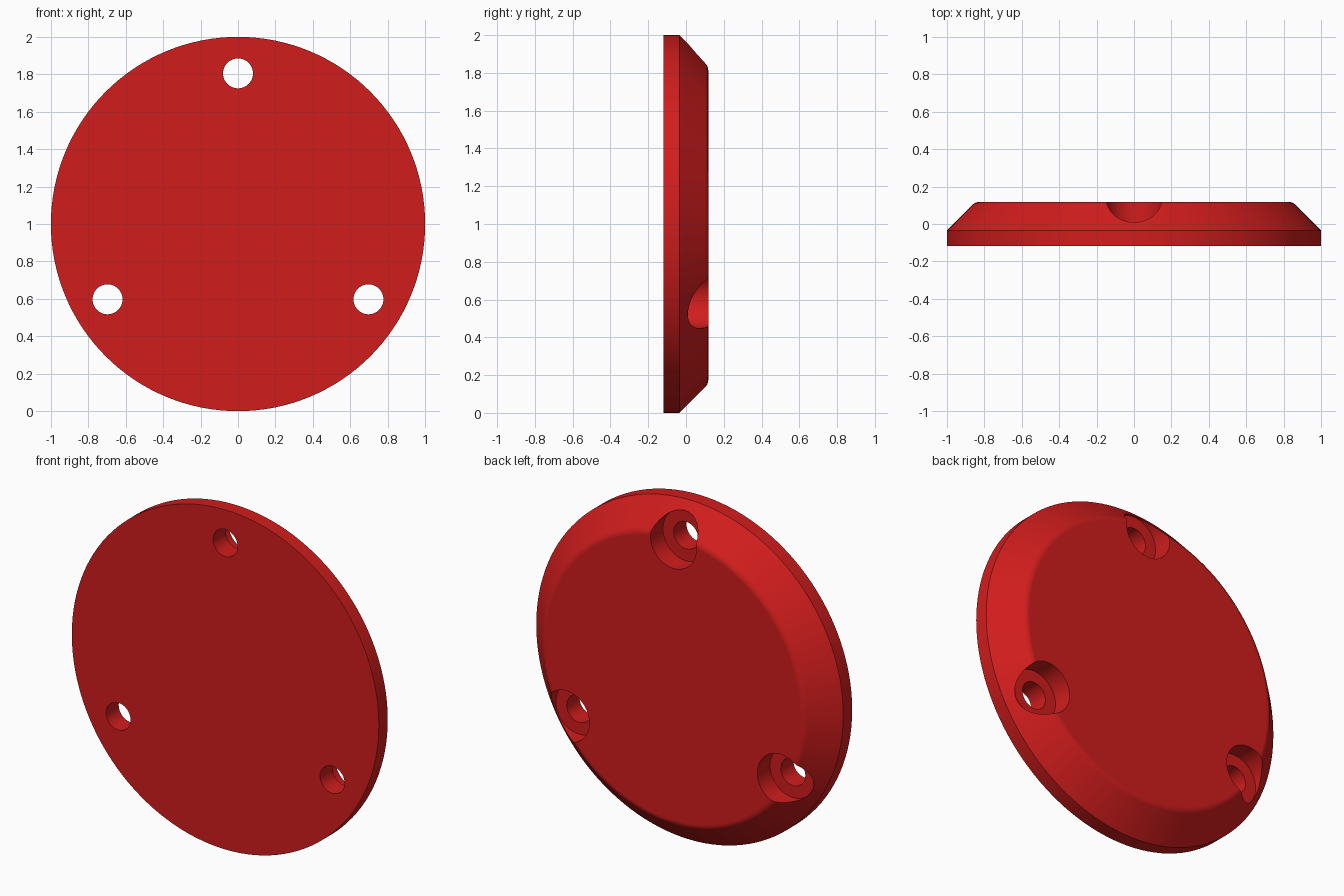
import bpy, bmesh
from math import pi, sin, cos, tan, radians
from mathutils import Vector

if "Cube" in bpy.data.objects:
    bpy.data.objects.remove(bpy.data.objects["Cube"])

CENTRE_Z = 1.0


def lathe(name, profile, x=0.0, z=0.0, steps=128):
    """Spin an open (radius, y) profile round the y axis and cap both ends."""
    bm = bmesh.new()
    verts = [bm.verts.new((r, y, 0)) for r, y in profile]
    edges = [bm.edges.new(pair) for pair in zip(verts, verts[1:])]
    bmesh.ops.spin(bm, geom=verts + edges, cent=(0, 0, 0), axis=(0, 1, 0),
                   angle=2 * pi, steps=steps, use_merge=True)
    bmesh.ops.remove_doubles(bm, verts=bm.verts, dist=1e-5)
    bmesh.ops.holes_fill(bm, edges=[e for e in bm.edges if e.is_boundary], sides=0)
    bmesh.ops.recalc_face_normals(bm, faces=bm.faces)
    mesh = bpy.data.meshes.new(name)
    bm.to_mesh(mesh)
    bm.free()
    obj = bpy.data.objects.new(name, mesh)
    obj.location = Vector((x, 0, z))
    bpy.context.collection.objects.link(obj)
    return obj


# Cover disc: straight rim, 45 degree bevel, small rounded shoulder
front, rim, back, fillet = -0.118, -0.035, 0.118, 0.05
flat_r = 1 - (back - rim) - fillet * tan(radians(22.5))
shoulder = [(flat_r + fillet * sin(a), back - fillet + fillet * cos(a))
            for a in (radians(45 - 9 * i) for i in range(6))]
disc = lathe("cover_disc", [(1, front), (1, rim)] + shoulder, z=CENTRE_Z)

red = bpy.data.materials.new("red")
red.diffuse_color = (0.64, 0.012, 0.012, 1)
red.use_nodes = True
red.node_tree.nodes["Principled BSDF"].inputs["Base Color"].default_value = red.diffuse_color
disc.data.materials.append(red)

# Three counterbored screw holes, evenly spaced
bolt_r, floor = 0.805, 0.0
step = [(0.08, -0.3), (0.08, floor), (0.15, floor), (0.15, 0.3)]
cutters = []
for i in range(3):
    a = radians(90 + 120 * i)
    cutter = lathe("hole_cutter", step, bolt_r * cos(a),
                   CENTRE_Z + bolt_r * sin(a), 64)
    cutter.hide_render = True
    mod = disc.modifiers.new("hole", 'BOOLEAN')
    mod.operation = 'DIFFERENCE'
    mod.solver = 'EXACT'
    mod.object = cutter
    cutters.append(cutter)

# Apply the cuts, drop the cutters and shade with crisp edges
bpy.ops.object.select_all(action='DESELECT')
disc.select_set(True)
bpy.context.view_layer.objects.active = disc
for mod in list(disc.modifiers):
    bpy.ops.object.modifier_apply(modifier=mod.name)
for cutter in cutters:
    bpy.data.objects.remove(cutter)
bpy.ops.object.shade_smooth_by_angle(angle=radians(30))

# Keep the large flat face evenly shaded up to the shoulder
weighted = disc.modifiers.new("flat_face_normals", 'WEIGHTED_NORMAL')
weighted.keep_sharp = True
